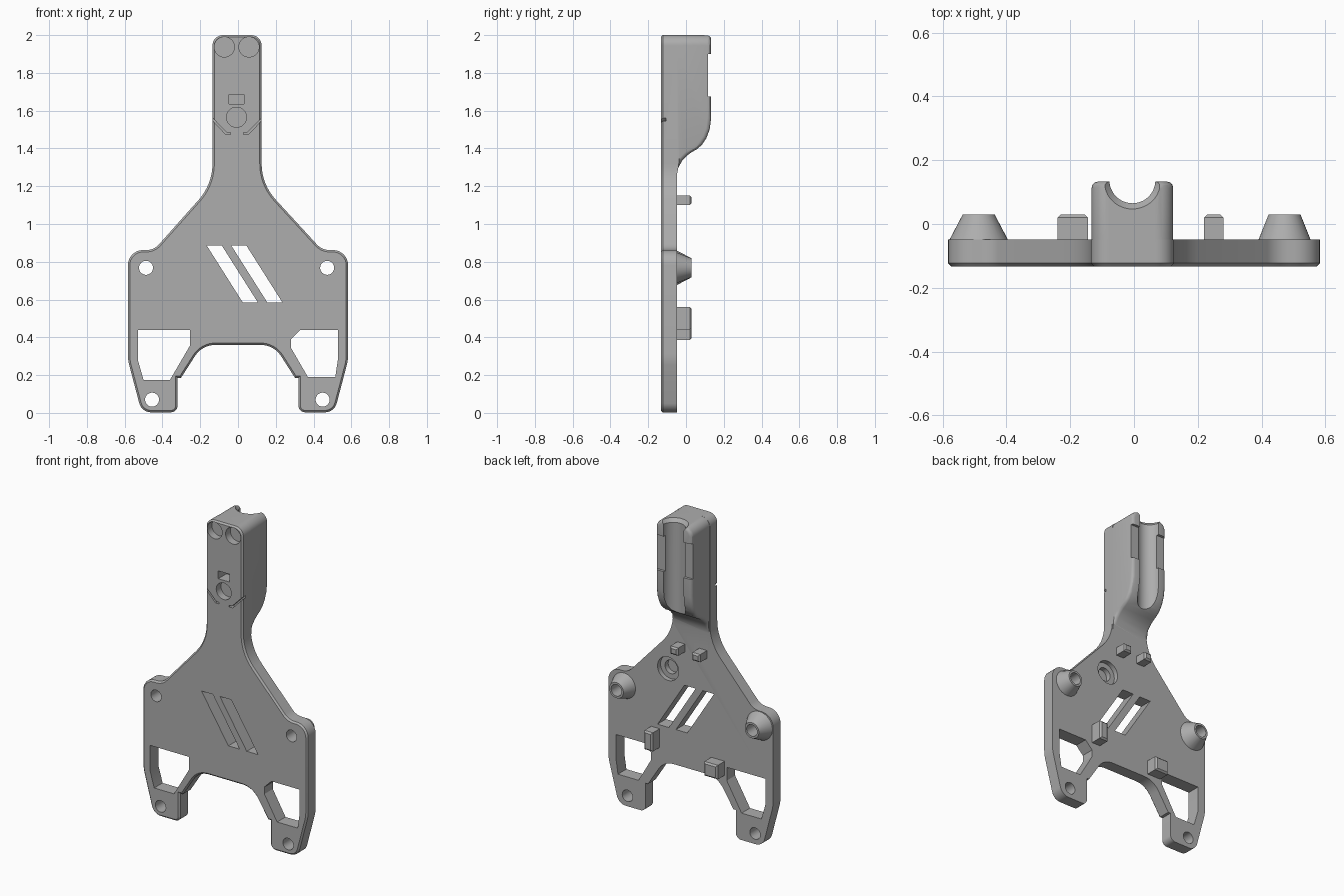
import bpy, bmesh, math
from mathutils import Matrix, Vector

cube = bpy.data.objects.get("Cube")
if cube:
    bpy.data.objects.remove(cube, do_unlink=True)

grey = bpy.data.materials.new("grey plastic")
grey.use_nodes = True
COLOUR = (0.42, 0.42, 0.42, 1)
grey.diffuse_color = COLOUR
grey.node_tree.nodes["Principled BSDF"].inputs["Base Color"].default_value = COLOUR

FRONT, BACK, DEEP = -0.133, -0.048, 0.133   # plate front, plate back, column back
MID = -0.005                                # column centre line


def finish(name, bm):
    bmesh.ops.recalc_face_normals(bm, faces=bm.faces)
    mesh = bpy.data.meshes.new(name)
    bm.to_mesh(mesh)
    bm.free()
    mesh.materials.append(grey)
    ob = bpy.data.objects.new(name, mesh)
    bpy.context.collection.objects.link(ob)
    return ob


def rounded(corners, steps=8):
    """Round each (x, z, tangent length) corner with a true arc."""
    out = []
    for i, (x, z, t) in enumerate(corners):
        c = Vector((x, z))
        if t == 0:
            out.append(c)
            continue
        d0 = (Vector(corners[i - 1][:2]) - c).normalized()
        d1 = (Vector(corners[(i + 1) % len(corners)][:2]) - c).normalized()
        w = math.sin(d0.angle(d1) / 2)
        a, b = c + d0 * t, c + d1 * t
        for k in range(steps + 1):
            u = k / steps
            p, q, r = (1 - u) ** 2, 2 * w * u * (1 - u), u * u
            out.append((a * p + c * q + b * r) / (p + q + r))
    return out


def prism_mesh(points, lo, hi, axis="y"):
    bm = bmesh.new()
    put = (lambda p, d: (p[0], d, p[1])) if axis == "y" else (lambda p, d: (d, p[0], p[1]))
    face = bm.faces.new([bm.verts.new(put(p, lo)) for p in points])
    new = bmesh.ops.extrude_face_region(bm, geom=[face])["geom"]
    move = Vector(put((0, 0), hi - lo))
    bmesh.ops.translate(bm, vec=move, verts=[v for v in new if isinstance(v, bmesh.types.BMVert)])
    bmesh.ops.recalc_face_normals(bm, faces=bm.faces)
    return bm


def bevel(bm, test, size, segments=1):
    edges = [e for e in bm.edges if test(e.verts[0].co, e.verts[1].co)]
    bmesh.ops.bevel(bm, geom=edges, offset=size, segments=segments, profile=0.5, affect="EDGES")


def prism(name, points, lo, hi, rim=None, size=0.01):
    bm = prism_mesh(points, lo, hi)
    if rim is not None:
        bevel(bm, lambda a, b: abs(a.y - rim) < 1e-4 and abs(b.y - rim) < 1e-4, size)
    return finish(name, bm)


def box(name, x0, x1, z0, z1, lo, hi, rim=None):
    return prism(name, [(x0, z0), (x1, z0), (x1, z1), (x0, z1)], lo, hi, rim)


def rod(name, x, z, lo, hi, r0, r1=None):
    """Round bar or cone running front to back."""
    bm = bmesh.new()
    m = Matrix.Translation((x, (lo + hi) / 2, z)) @ Matrix.Rotation(-math.pi / 2, 4, "X")
    bmesh.ops.create_cone(bm, cap_ends=True, segments=40, radius1=r0,
                          radius2=r0 if r1 is None else r1, depth=hi - lo, matrix=m)
    return finish(name, bm)


def upright(name, y, z0, z1, r0, r1):
    bm = bmesh.new()
    bmesh.ops.create_cone(bm, cap_ends=True, segments=48, radius1=r0, radius2=r1,
                          depth=z1 - z0, matrix=Matrix.Translation((MID, y, (z0 + z1) / 2)))
    return finish(name, bm)


def combine(base, part, operation):
    mod = base.modifiers.new("combine", "BOOLEAN")
    mod.operation, mod.solver, mod.object = operation, "EXACT", part
    bpy.context.view_layer.objects.active = base
    bpy.ops.object.modifier_apply(modifier=mod.name)
    bpy.data.objects.remove(part, do_unlink=True)


# Mounting plate outline: right half, then mirrored
half = [(0.19, 0.36, 0.07), (0.302, 0.185, 0), (0.32, 0.185, 0), (0.32, 0.003, 0.035),
        (0.51, 0.003, 0.05), (0.583, 0.28, 0.03), (0.583, 0.862, 0.08), (0.445, 0.862, 0.04),
        (0.13, 1.21, 0.11), (0.13, 2.0, 0.055)]
half = [(x, max(z, 0), t) for x, z, t in half]
outline = half + [(-x, z, t) for x, z, t in reversed(half)]
outline = [(x + (MID if abs(x) < 0.14 else 0), z, t) for x, z, t in outline]
bracket = prism("mounting_bracket", rounded(outline), FRONT, BACK, rim=FRONT)

# Deep column with an S-curved underside
side = [(-0.10, 1.15), (-0.06, 1.15), (-0.054, 1.235), (-0.04, 1.3), (-0.02, 1.335), (0.005, 1.362),
        (0.03, 1.38), (0.058, 1.396), (0.085, 1.42), (0.108, 1.455), (0.125, 1.5),
        (DEEP, 1.56), (DEEP, 2.0), (-0.10, 2.0)]
bm = prism_mesh(side, MID - 0.128, MID + 0.128, "x")
bevel(bm, lambda a, b: min(a.z, b.z) > 1.99 and abs(a.x - b.x) < 0.01, 0.055, 8)
bevel(bm, lambda a, b: min(a.y, b.y) > -0.045 and abs(a.x - b.x) < 0.2, 0.02, 3)
combine(bracket, finish("column", bm), "UNION")

# Conical standoffs and locating lugs on the back
TOP_HOLES = [(-0.487, 0.768, 0.092), (0.472, 0.768, 0.082)]
for x, z, r in TOP_HOLES:
    combine(bracket, rod("standoff", x, z, BACK - 0.002, 0.03, r, 0.05), "UNION")
for x0, x1, z0, z1 in [(-0.24, -0.145, 0.385, 0.475), (0.22, 0.28, 0.44, 0.56),
                       (-0.115, -0.06, 1.1, 1.15), (0.04, 0.095, 1.1, 1.15)]:
    combine(bracket, box("lug", x0, x1, z0, z1, -0.08, 0.03, rim=0.03), "UNION")

# Screw holes, magnet pockets and the stepped recess
cutters = [rod("screw_hole", x, z, -0.3, 0.3, 0.037)
           for x, z in [h[:2] for h in TOP_HOLES] + [(-0.455, 0.07), (0.448, 0.07)]]
cutters += [rod("front_pocket", x, z, -0.3, -0.085, 0.053)
            for x, z in [(-0.072, 1.937), (0.058, 1.937), (-0.008, 1.565)]]
cutters += [rod("recess", 0.16, 0.96, -0.078, 0.1, 0.075),
            rod("recess_core", 0.16, 0.96, -0.11, 0.1, 0.043),
            box("latch_slot", -0.047, 0.033, 1.635, 1.685, -0.3, -0.05)]

# Lower windows
cutters += [
    prism("left_window", [(0.33, 0.44), (0.53, 0.44), (0.53, 0.29), (0.515, 0.19),
                          (0.37, 0.19), (0.28, 0.345), (0.28, 0.39)], -0.3, 0.3),
    prism("right_window", [(-0.53, 0.44), (-0.255, 0.44), (-0.255, 0.355),
                           (-0.36, 0.175), (-0.5, 0.175), (-0.53, 0.28)], -0.3, 0.3)]

# Plain slanted vents in the plate
for x in (-0.165, -0.035):
    cutters.append(prism("vent", [(x, 0.885), (x + 0.08, 0.885),
                                  (x + 0.27, 0.585), (x + 0.19, 0.585)], -0.3, 0.3))

# Cable channel with a flared mouth, and tie slots across its rims
cutters += [upright("channel", 0.137, 1.2, 2.1, 0.072, 0.072),
            upright("channel_mouth", 0.137, 1.975, 2.005, 0.07, 0.094),
            box("tie_slot", -0.2, 0.2, 1.675, 1.9, 0.117, 0.2)]

# Angled grooves below the head
groove = [(0.15, 1.582), (0.15, 1.567), (0.06, 1.475), (0.035, 1.475), (0.035, 1.485), (0.055, 1.485)]
for s in (-1, 1):
    cutters.append(prism("groove", [(s * x + MID, z) for x, z in groove], -0.3, -0.105))

for cutter in cutters:
    combine(bracket, cutter, "DIFFERENCE")

bpy.ops.object.select_all(action="DESELECT")
bracket.select_set(True)
bpy.context.view_layer.objects.active = bracket
bpy.ops.object.shade_smooth_by_angle(angle=math.radians(30))
